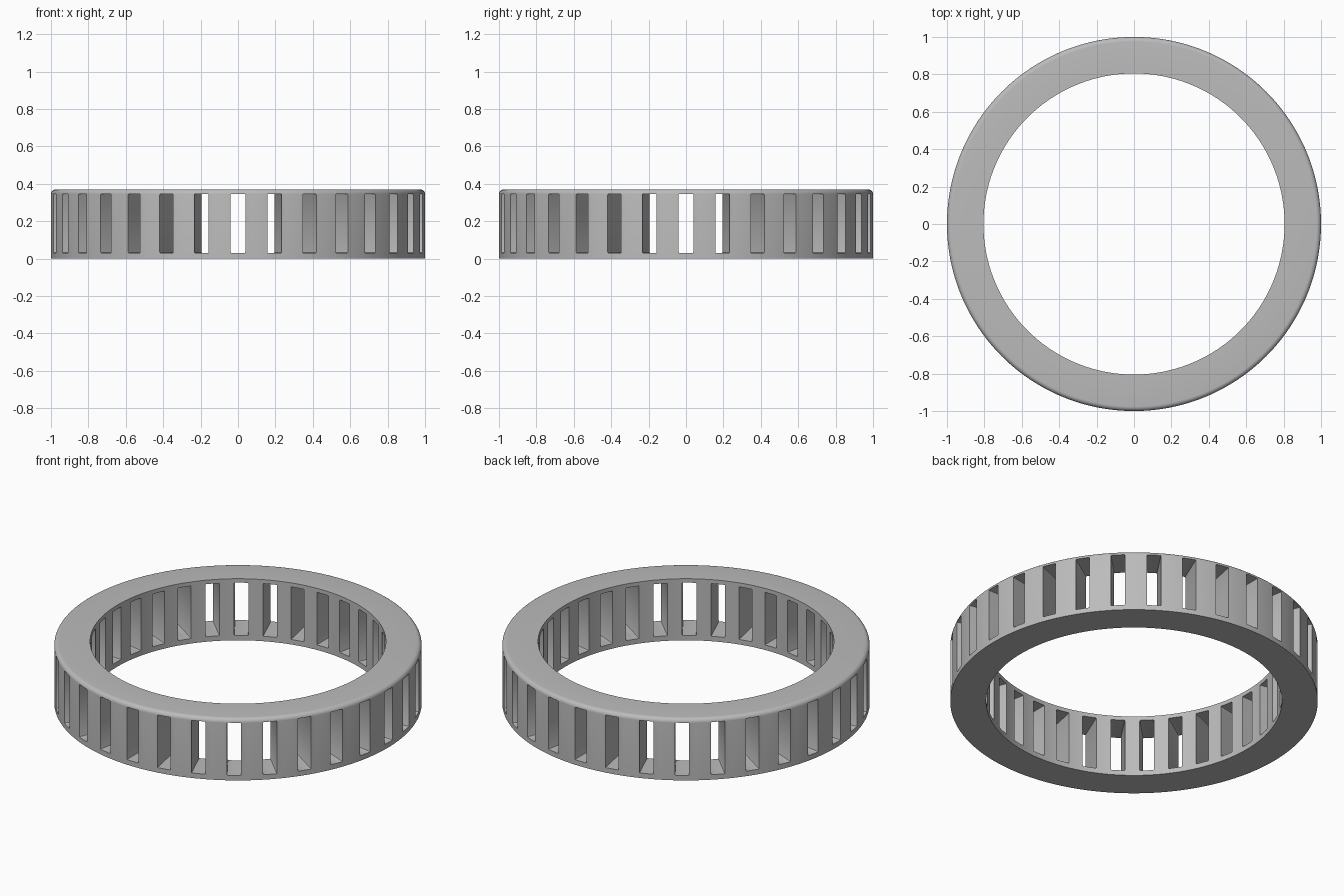
import bpy, bmesh, math
from mathutils import Matrix, Vector

OUTER, INNER, HEIGHT = 1.0, 0.805, 0.37
FILLET = 0.025
SLOTS, SLOT_WIDTH = 32, 0.078
SLOT_LOW, SLOT_HIGH = 0.03, 0.346
SEGMENTS = 192

cube = bpy.data.objects.get("Cube")
if cube:
    bpy.data.objects.remove(cube, do_unlink=True)

# Single grey material
grey = bpy.data.materials.new("plain_grey")
grey.use_nodes = True
color = (0.5, 0.5, 0.5, 1)
grey.diffuse_color = color
grey.node_tree.nodes["Principled BSDF"].inputs["Base Color"].default_value = color


def make_object(name, bm):
    bmesh.ops.recalc_face_normals(bm, faces=bm.faces)
    mesh = bpy.data.meshes.new(name)
    bm.to_mesh(mesh)
    bm.free()
    mesh.materials.append(grey)
    obj = bpy.data.objects.new(name, mesh)
    bpy.context.collection.objects.link(obj)
    return obj


# Ring: revolved section with a rounded upper outer edge
profile = [(INNER, 0), (OUTER, 0)]
for i in range(7):
    a = math.pi / 2 * i / 6
    profile.append((OUTER - FILLET + FILLET * math.cos(a),
                    HEIGHT - FILLET + FILLET * math.sin(a)))
profile.append((INNER, HEIGHT))

bm = bmesh.new()
loops = []
for s in range(SEGMENTS):
    a = math.tau * s / SEGMENTS
    loops.append([bm.verts.new((r * math.cos(a), r * math.sin(a), z)) for r, z in profile])
for s in range(SEGMENTS):
    here, after = loops[s], loops[(s + 1) % SEGMENTS]
    for i in range(len(profile)):
        j = (i + 1) % len(profile)
        bm.faces.new((here[i], after[i], after[j], here[j]))
ring = make_object("slotted_ring", bm)

# Slot cutters: radial blocks with slightly rounded long edges
bm = bmesh.new()
for s in range(SLOTS):
    turn = Matrix.Rotation(math.tau * s / SLOTS, 4, 'Z')
    place = Matrix.Translation((0.9, 0, (SLOT_LOW + SLOT_HIGH) / 2))
    size = Matrix.Diagonal((0.4, SLOT_WIDTH, SLOT_HIGH - SLOT_LOW, 1))
    verts = bmesh.ops.create_cube(bm, size=1, matrix=turn @ place @ size)["verts"]
    radial = turn @ Vector((1, 0, 0))
    edges = {e for v in verts for e in v.link_edges
             if abs((e.verts[0].co - e.verts[1].co).normalized().dot(radial)) > 0.9}
    bmesh.ops.bevel(bm, geom=list(edges), offset=0.005, segments=2,
                    profile=0.5, affect='EDGES')
cutter = make_object("slot_cutter", bm)
cutter.hide_render = True

# Cut the slots, then drop the helper
cut = ring.modifiers.new("slots", 'BOOLEAN')
cut.operation = 'DIFFERENCE'
cut.solver = 'EXACT'
cut.object = cutter
bpy.ops.object.select_all(action='DESELECT')
ring.select_set(True)
bpy.context.view_layer.objects.active = ring
bpy.ops.object.modifier_apply(modifier=cut.name)
bpy.data.objects.remove(cutter, do_unlink=True)
bpy.ops.object.shade_smooth_by_angle(angle=math.radians(30))
